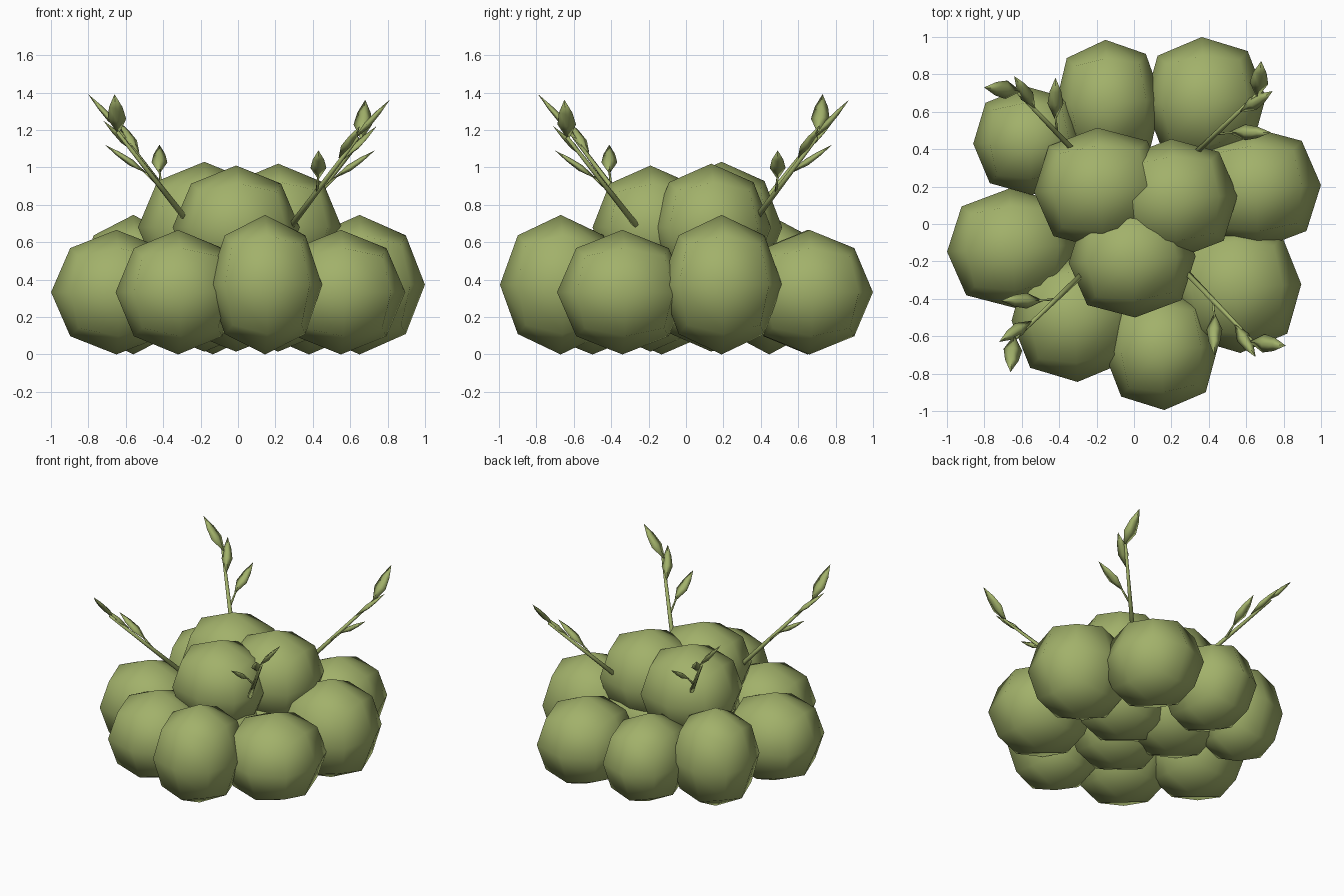
import bpy, bmesh, math
from mathutils import Vector, Matrix

if "Cube" in bpy.data.objects:
    bpy.data.objects.remove(bpy.data.objects["Cube"])

green = bpy.data.materials.new("olive_green")
green.diffuse_color = (0.36, 0.44, 0.145, 1)
green.use_nodes = True
green.node_tree.nodes["Principled BSDF"].inputs["Base Color"].default_value = green.diffuse_color


def finish(bm, name):
    bmesh.ops.recalc_face_normals(bm, faces=bm.faces)
    me = bpy.data.meshes.new(name)
    for f in bm.faces:
        f.smooth = True
    bm.to_mesh(me)
    bm.free()
    me.materials.append(green)
    ob = bpy.data.objects.new(name, me)
    bpy.context.collection.objects.link(ob)
    return ob


def clump(name, centre, radii, turn=3):
    """Rounded foliage clump: a once-divided cube pushed out to a ball."""
    bm = bmesh.new()
    bmesh.ops.create_cube(bm, size=2)
    bmesh.ops.subdivide_edges(bm, edges=bm.edges[:], cuts=1, use_grid_fill=True)
    spin = Matrix.Rotation(math.radians(turn), 3, 'Z')
    for v in bm.verts:
        n = v.co.normalized()
        # upright edges bulge a little
        full = 1.05 if abs(n.x) > 0.1 and abs(n.y) > 0.1 else 1.0
        p = Vector((n.x * radii[0] * full, n.y * radii[1] * full, n.z * radii[2]))
        v.co = spin @ p + Vector(centre)
    return finish(bm, name)


# Lower ring of foliage: x, y, radius x, radius y, radius z
ring = [
    (0.145, -0.67, 0.305, 0.325, 0.373),
    (0.65, 0.19, 0.35, 0.325, 0.373),
    (0.55, -0.34, 0.345, 0.35, 0.333),
    (-0.32, -0.50, 0.335, 0.345, 0.333),
    (-0.65, -0.13, 0.35, 0.32, 0.333),
    (-0.56, 0.445, 0.30, 0.29, 0.373),
    (-0.135, 0.65, 0.285, 0.335, 0.333),
    (0.38, 0.66, 0.325, 0.34, 0.333),
]
for i, (x, y, rx, ry, rz) in enumerate(ring):
    clump(f"lower_clump_{i + 1}", (x, y, rz), (rx, ry, rz))

# Core foliage: three clumps on top, the same three again underneath
core = {
    "front": (-0.01, -0.19, 0.34, 0.31, 0.33),
    "left": (-0.18, 0.19, 0.355, 0.325, 0.35),
    "right": (0.215, 0.135, 0.34, 0.32, 0.34),
}
for side, (x, y, rx, ry, rz) in core.items():
    clump(f"upper_clump_{side}", (x, y, 0.68), (rx, ry, rz))
    clump(f"inner_clump_{side}", (x, y, rz + 0.015), (rx, ry, rz))


def add_tube(bm, rings):
    """Skin a list of vertex rings and close both ends."""
    n = len(rings[0])
    for r, s in zip(rings, rings[1:]):
        for k in range(n):
            j = (k + 1) % n
            bm.faces.new((r[k], r[j], s[j], s[k]))
    bm.faces.new(rings[0])
    bm.faces.new(rings[-1])


def add_stem(bm, a, b, r0, r1, sides=5):
    axis = (b - a).normalized()
    u = axis.orthogonal().normalized()
    w = axis.cross(u)
    turns = [2 * math.pi * k / sides for k in range(sides)]
    add_tube(bm, [[bm.verts.new(p + r * (math.cos(t) * u + math.sin(t) * w)) for t in turns]
                  for p, r in ((a, r0), (b, r1))])


def add_leaf(bm, root, tip, width, thick=0.018):
    """Pointed, slightly plump leaf."""
    d = (tip - root).normalized()
    side = d.cross(Vector((0, 0, 1))).normalized()
    up = side.cross(d)
    rings = []
    for t, s in ((0, 0.08), (0.38, 1), (0.68, 0.72), (1, 0.02)):
        mid = root.lerp(tip, t)
        rings.append([bm.verts.new(mid + o * s) for o in
                      (side * width / 2, up * thick, -side * width / 2, -up * thick)])
    add_tube(bm, rings)


# Four leafy twigs, one per corner, each turned a quarter from the last
bases = [(0.29, -0.27, 0.69), (0.30, 0.35, 0.69), (-0.28, 0.35, 0.72), (-0.28, -0.27, 0.72)]
leaves = [
    ((0.33, -0.36, 0.46), (0.52, -0.38, 0.67), 0.10),
    ((0.14, -0.21, 0.25), (0.14, -0.43, 0.40), 0.085),
    ((0.25, -0.27, 0.36), (0.36, -0.44, 0.53), 0.075),
]
for q, base in enumerate(bases):
    bm = bmesh.new()
    add_stem(bm, Vector((-0.02, 0.02, -0.02)), Vector((0.35, -0.365, 0.47)), 0.018, 0.010)
    # side shoot carrying the lowest leaf
    add_stem(bm, Vector((0.13, -0.13, 0.17)), Vector((0.14, -0.23, 0.265)), 0.009, 0.006, 4)
    for root, tip, width in leaves:
        add_leaf(bm, Vector(root), Vector(tip), width)
    place = Matrix.Translation(base) @ Matrix.Rotation(q * math.pi / 2, 4, 'Z')
    bmesh.ops.transform(bm, matrix=place, verts=bm.verts)
    finish(bm, f"twig_{q + 1}")
